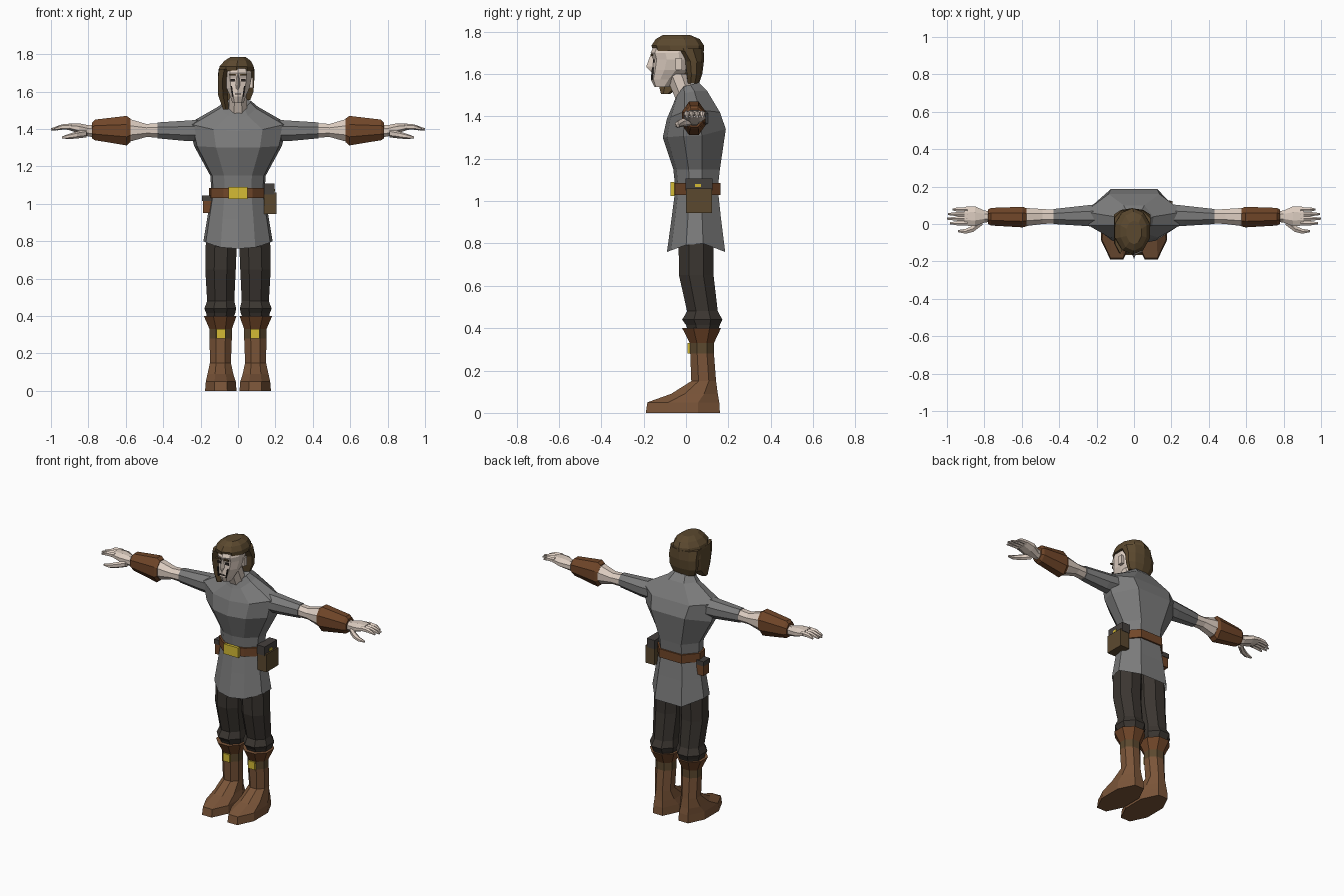
import bpy, bmesh, math


def material(name, rgb):
    m = bpy.data.materials.new(name)
    m.diffuse_color = (*rgb, 1)
    return m


TUNIC = material("grey_cloth", (0.20, 0.20, 0.20))
TROUSER = material("dark_cloth", (0.043, 0.036, 0.030))
BOOT = material("boot_leather", (0.195, 0.090, 0.040))
LEATHER = material("strap_leather", (0.165, 0.062, 0.022))
HAIR = material("brown_hair", (0.105, 0.066, 0.028))
SKIN = material("pale_skin", (0.72, 0.61, 0.53))
GOLD = material("yellow_metal", (0.66, 0.50, 0.035))
FLAP = material("dark_flap", (0.060, 0.052, 0.048))
DARK = material("dark_features", (0.025, 0.020, 0.018))


def loft(name, rings, mat, mirror=False, caps=(True, True), band=None):
    """Skin equal-length point rings; band = {ring index: second material}."""
    bm = bmesh.new()
    vs = [[bm.verts.new(p) for p in r] for r in rings]
    n = len(vs[0])
    mats = [mat]
    for i in range(len(vs) - 1):
        for j in range(n):
            k = (j + 1) % n
            f = bm.faces.new((vs[i][j], vs[i][k], vs[i + 1][k], vs[i + 1][j]))
            if band and i in band:
                if band[i] not in mats:
                    mats.append(band[i])
                f.material_index = mats.index(band[i])
    if caps[0]:
        bm.faces.new(vs[0][::-1])
    if caps[1]:
        bm.faces.new(vs[-1])
    bmesh.ops.recalc_face_normals(bm, faces=bm.faces)
    me = bpy.data.meshes.new(name)
    bm.to_mesh(me)
    bm.free()
    ob = bpy.data.objects.new(name, me)
    bpy.context.collection.objects.link(ob)
    for m in mats:
        me.materials.append(m)
    if mirror:
        ob.modifiers.new("mirror", 'MIRROR').use_mirror_merge = False
    return ob


def tube(name, axis, spec, mat, n=8, **kw):
    """spec rows: position on axis, then low/high of the two other axes."""
    rings = []
    for p, a0, a1, b0, b1 in spec:
        ring = []
        for i in range(n):
            t = 2 * math.pi * (i + 0.5) / n
            s = 1 / math.cos(math.pi / n)
            a = (a0 + a1) / 2 + (a1 - a0) / 2 * s * math.cos(t)
            b = (b0 + b1) / 2 + (b1 - b0) / 2 * s * math.sin(t)
            ring.append((p, a, b) if axis == 'x' else (a, b, p))
        rings.append(ring)
    return loft(name, rings, mat, **kw)


def box(name, x0, x1, y0, y1, z0, z1, mat, mirror=False):
    rings = [[(x0, y0, z), (x1, y0, z), (x1, y1, z), (x0, y1, z)] for z in (z0, z1)]
    return loft(name, rings, mat, mirror)


# Torso cross-section: width factor and depth factor, front to back
HALF = [(0.5, 0.07), (0.93, 0.33), (1, 0.62), (0.52, 1)]


def body_ring(zf, zs, zb, w, yf, yb):
    pts = [(0, 0)] + HALF + [(-x, t) for x, t in reversed(HALF)]
    ring = []
    for x, t in pts:
        z = zf + (zs - zf) * min(t * 2.5, 1) if t < 0.5 else zs + (zb - zs) * max(0, (t - 0.65) / 0.35)
        ring.append((x * w, yf + (yb - yf) * t, z))
    return ring


# Tunic with open skirt
loft("tunic", [body_ring(*r) for r in [
    (0.76, 0.80, 0.76, 0.185, -0.09, 0.185),
    (0.92, 0.92, 0.92, 0.165, -0.068, 0.165),
    (1.06, 1.06, 1.06, 0.142, -0.05, 0.15),
    (1.15, 1.15, 1.15, 0.148, -0.06, 0.16),
    (1.30, 1.31, 1.34, 0.235, -0.11, 0.188),
    (1.39, 1.43, 1.42, 0.262, -0.09, 0.16),
    (1.46, 1.52, 1.52, 0.105, -0.06, 0.10),
    (1.50, 1.55, 1.56, 0.07, -0.045, 0.06)]], TUNIC, caps=(False, True))

# Belt and buckles
loft("belt", [body_ring(z, z, z, 0.155, -0.064, 0.163) for z in (1.03, 1.085)], LEATHER)
box("belt_buckle", -0.052, 0.052, -0.073, -0.055, 1.025, 1.09, GOLD)

# Pouches
box("large_pouch", 0.14, 0.205, 0.0, 0.122, 0.945, 1.06, HAIR)
box("large_pouch_flap", 0.138, 0.195, -0.003, 0.125, 1.05, 1.108, FLAP)
box("pouch_clasp", 0.192, 0.199, 0.042, 0.072, 1.066, 1.08, GOLD)
box("small_pouch", -0.188, -0.14, 0.03, 0.09, 0.95, 1.04, LEATHER)
box("small_pouch_flap", -0.192, -0.14, 0.027, 0.093, 1.015, 1.045, FLAP)

# Trousers
tube("trouser_leg", 'z', [
    (0.39, 0.025, 0.165, 0.01, 0.15),
    (0.415, 0.015, 0.17, 0.0, 0.16),
    (0.44, 0.01, 0.18, -0.018, 0.172),
    (0.48, 0.02, 0.165, 0.005, 0.15),
    (0.65, 0.012, 0.175, -0.033, 0.13),
    (0.80, 0.006, 0.172, -0.035, 0.13),
    (0.95, 0.0, 0.13, -0.03, 0.12)], TROUSER, mirror=True)

# Boots with flared cuff and strap
tube("boot", 'z', [
    (0.0, 0.008, 0.176, -0.19, 0.16),
    (0.05, 0.012, 0.172, -0.182, 0.157),
    (0.09, 0.025, 0.163, -0.07, 0.15),
    (0.15, 0.038, 0.150, 0.025, 0.142),
    (0.28, 0.033, 0.152, 0.02, 0.132),
    (0.33, 0.033, 0.152, 0.018, 0.132),
    (0.40, 0.008, 0.183, -0.018, 0.165)], BOOT, mirror=True,
    band={4: HAIR, 5: LEATHER})
box("boot_buckle", 0.068, 0.115, 0.008, 0.025, 0.28, 0.33, GOLD, mirror=True)

# Arms
tube("sleeve", 'x', [
    (0.20, -0.015, 0.105, 1.335, 1.45),
    (0.27, -0.01, 0.098, 1.335, 1.445),
    (0.43, 0.0, 0.08, 1.35, 1.435)], TUNIC, mirror=True)
tube("forearm", 'x', [
    (0.42, 0.004, 0.076, 1.354, 1.431),
    (0.49, 0.0, 0.08, 1.357, 1.427),
    (0.57, -0.01, 0.085, 1.335, 1.45),
    (0.62, -0.01, 0.085, 1.335, 1.45)], SKIN, mirror=True)
tube("bracer", 'x', [
    (0.575, -0.012, 0.084, 1.33, 1.455),
    (0.595, -0.018, 0.092, 1.312, 1.47),
    (0.765, -0.008, 0.086, 1.34, 1.45),
    (0.78, 0.0, 0.078, 1.35, 1.435)], LEATHER, mirror=True)

# Hands
tube("palm", 'x', [
    (0.76, 0.012, 0.066, 1.355, 1.42),
    (0.80, 0.008, 0.072, 1.36, 1.42),
    (0.85, -0.012, 0.094, 1.375, 1.43),
    (0.905, -0.008, 0.092, 1.395, 1.428)], SKIN, mirror=True)
for i, tip in enumerate((0.985, 1.0, 0.995, 0.97)):
    y = 0.004 + i * 0.0245
    tube("finger", 'x', [
        (0.89, y - 0.012, y + 0.012, 1.398, 1.427),
        (0.94, y - 0.012, y + 0.012, 1.398, 1.423),
        (tip, y - 0.005, y + 0.005, 1.393, 1.403)], SKIN, n=6, mirror=True)
tube("thumb", 'x', [
    (0.81, -0.005, 0.035, 1.358, 1.395),
    (0.86, -0.042, -0.008, 1.352, 1.385),
    (0.90, -0.052, -0.026, 1.348, 1.373),
    (0.94, -0.044, -0.032, 1.35, 1.36)], SKIN, n=6, mirror=True)

# Neck and head
tube("neck", 'z', [
    (1.44, -0.052, 0.052, -0.03, 0.06),
    (1.60, -0.045, 0.045, -0.10, 0.01)], SKIN)
tube("head", 'z', [
    (1.54, -0.03, 0.03, -0.148, -0.08),
    (1.575, -0.042, 0.042, -0.163, -0.04),
    (1.62, -0.062, 0.062, -0.158, 0.01),
    (1.67, -0.070, 0.072, -0.152, 0.03),
    (1.70, -0.070, 0.072, -0.162, 0.03),
    (1.75, -0.060, 0.062, -0.14, 0.03)], SKIN, n=10)
loft("nose", [[(-w, -0.14, z), (0, y, z), (w, -0.14, z)] for z, w, y in
              ((1.61, 0.017, -0.165), (1.635, 0.018, -0.188), (1.695, 0.009, -0.166))], SKIN)
box("ear", 0.06, 0.08, -0.05, -0.02, 1.62, 1.675, SKIN)

# Eyes, brows, mouth and cheek lines
box("eye", 0.016, 0.040, -0.157, -0.148, 1.655, 1.668, DARK, mirror=True)
box("eyebrow", 0.012, 0.045, -0.166, -0.157, 1.685, 1.694, HAIR, mirror=True)
box("mouth", -0.016, 0.016, -0.166, -0.158, 1.585, 1.590, DARK)
loft("cheek_line", [[(x, y, z), (x + 0.007, y, z), (x + 0.007, y + 0.009, z), (x, y + 0.009, z)]
                    for x, y, z in ((0.024, -0.166, 1.575), (0.032, -0.161, 1.63))], DARK, mirror=True)

# Hair: cap, back mass and one long side lock
tube("hair_cap", 'z', [
    (1.71, -0.104, 0.086, -0.150, 0.08),
    (1.735, -0.098, 0.084, -0.157, 0.079),
    (1.765, -0.072, 0.068, -0.138, 0.06),
    (1.785, -0.04, 0.04, -0.105, 0.015)], HAIR, n=10)
tube("hair_back", 'z', [
    (1.555, -0.085, 0.065, 0.005, 0.06),
    (1.60, -0.105, 0.083, 0.0, 0.075),
    (1.66, -0.107, 0.087, -0.01, 0.082),
    (1.72, -0.105, 0.087, -0.06, 0.08)], HAIR, n=10)
tube("hair_lock", 'z', [
    (1.505, -0.08, -0.05, -0.115, -0.08),
    (1.58, -0.106, -0.054, -0.125, 0.03),
    (1.66, -0.108, -0.060, -0.135, 0.04),
    (1.72, -0.102, -0.045, -0.145, 0.04)], HAIR, n=6)
